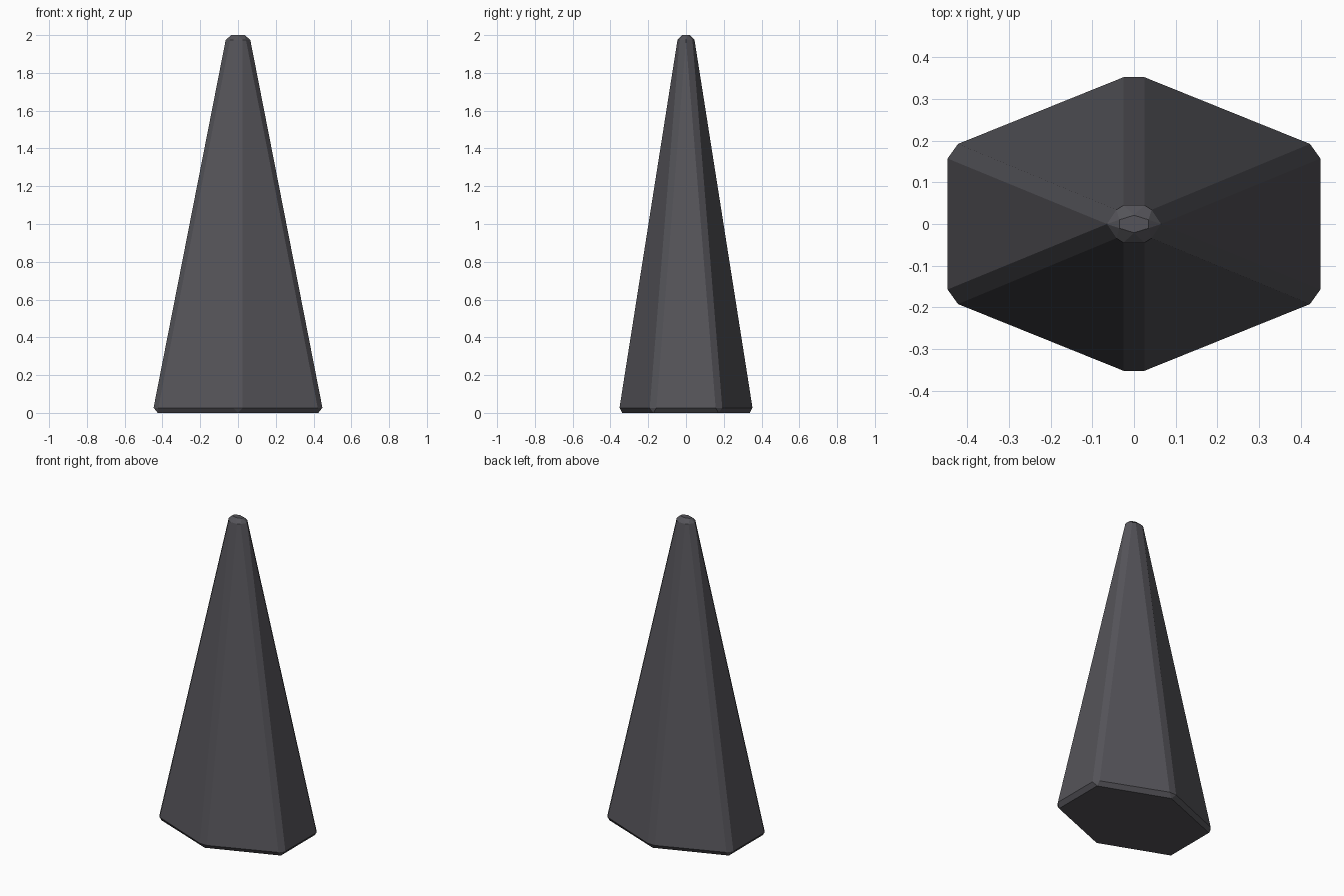
import bpy
import bmesh

cube = bpy.data.objects.get("Cube")
if cube:
    bpy.data.objects.remove(cube, do_unlink=True)

# Dark grey stone
stone = bpy.data.materials.new("dark_grey_stone")
stone.use_nodes = True
colour = (0.09, 0.088, 0.1, 1)
stone.diffuse_color = colour
bsdf = stone.node_tree.nodes["Principled BSDF"]
bsdf.inputs["Base Color"].default_value = colour
bsdf.inputs["Roughness"].default_value = 0.8


def ring(bm, z, side, shoulder, tip):
    """Twelve points: a chamfered hexagon mirrored from one quadrant."""
    quadrant = [side, shoulder, tip]
    half = quadrant + [(-x, y) for x, y in reversed(quadrant)]
    points = half + [(-x, -y) for x, y in half]
    return [bm.verts.new((x, y, z)) for x, y in points]


# Tapered hexagonal spike with chamfered edges; shared corners weld together
bm = bmesh.new()
rings = [
    ring(bm, 0, (0.425, 0.172), (0.425, 0.172), (0, 0.338)),
    ring(bm, 0.027, (0.447, 0.157), (0.422, 0.192), (0.025, 0.352)),
    ring(bm, 1.975, (0.065, 0), (0.042, 0.034), (0.025, 0.045)),
    ring(bm, 2, (0.035, 0.01), (0.035, 0.01), (0, 0.021)),
]
for low, high in zip(rings, rings[1:]):
    for i in range(len(low)):
        j = (i + 1) % len(low)
        bm.faces.new((low[i], low[j], high[j], high[i]))
bm.faces.new(reversed(rings[0]))
bm.faces.new(rings[-1])
bmesh.ops.remove_doubles(bm, verts=bm.verts, dist=0.0005)
bmesh.ops.recalc_face_normals(bm, faces=bm.faces)

mesh = bpy.data.meshes.new("spike")
bm.to_mesh(mesh)
bm.free()
mesh.materials.append(stone)
spike = bpy.data.objects.new("spike", mesh)
bpy.context.collection.objects.link(spike)
